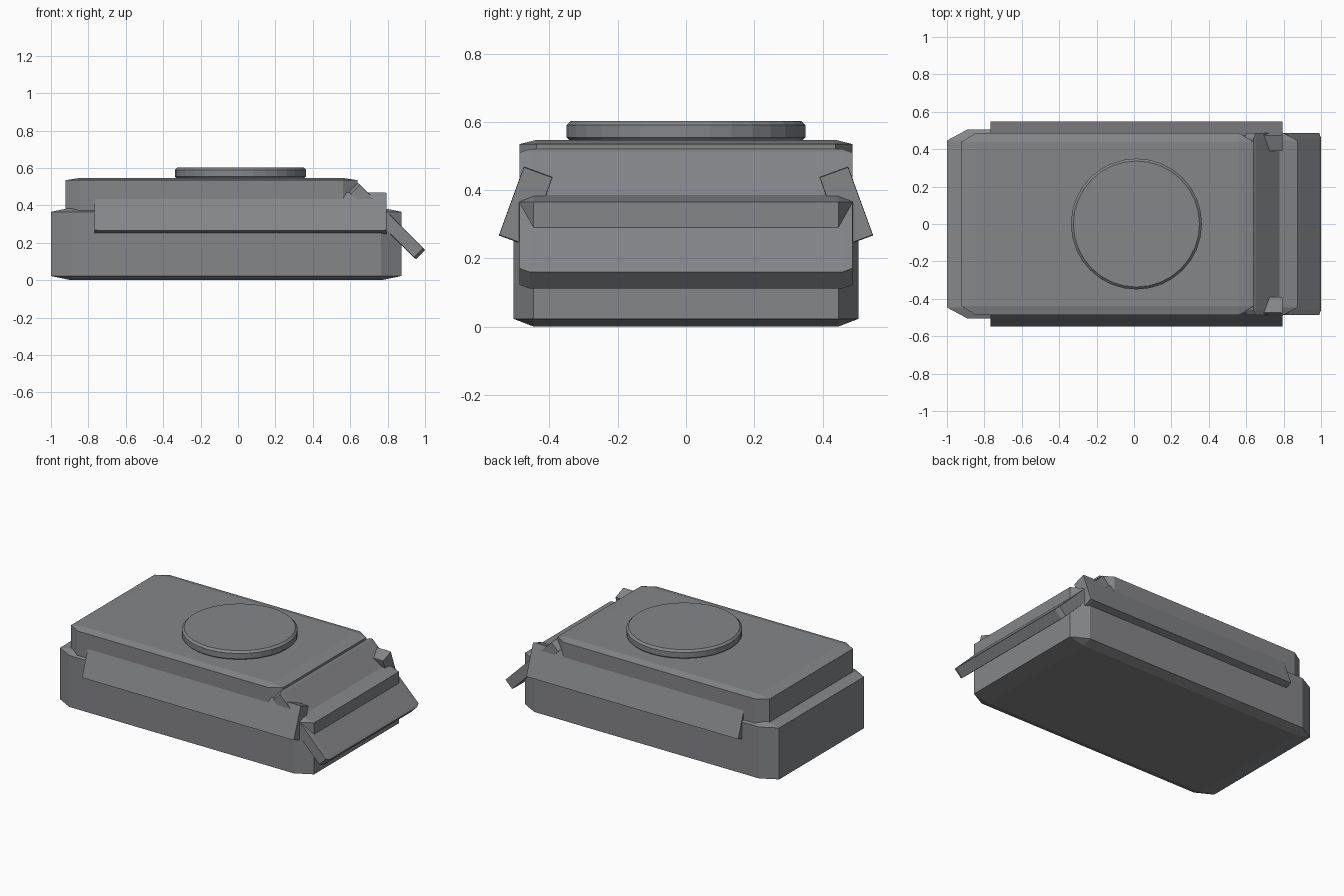
import bpy, bmesh
from math import radians
from mathutils import Matrix, Vector

if "Cube" in bpy.data.objects:
    bpy.data.objects.remove(bpy.data.objects["Cube"])

dark_grey = bpy.data.materials.new("dark_grey")
dark_grey.diffuse_color = (0.235, 0.24, 0.25, 1)
dark_grey.use_nodes = True
dark_grey.node_tree.nodes["Principled BSDF"].inputs["Base Color"].default_value = dark_grey.diffuse_color


def finish(name, bm):
    mesh = bpy.data.meshes.new(name)
    bmesh.ops.recalc_face_normals(bm, faces=bm.faces)
    bm.to_mesh(mesh)
    bm.free()
    mesh.materials.append(dark_grey)
    obj = bpy.data.objects.new(name, mesh)
    bpy.context.collection.objects.link(obj)
    return obj


def block(name, center, size, bevel, angle=0, axis='X'):
    """Unit cube chamfered before scaling, so the chamfer stretches with the box."""
    bm = bmesh.new()
    bmesh.ops.create_cube(bm, size=1)
    bmesh.ops.bevel(bm, geom=bm.edges[:], offset=bevel, segments=1,
                    affect='EDGES', profile=0.5)
    m = (Matrix.Translation(center) @ Matrix.Rotation(radians(angle), 4, axis)
         @ Matrix.Diagonal(Vector((*size, 1))))
    bmesh.ops.transform(bm, matrix=m, verts=bm.verts)
    return finish(name, bm)


# Lower hull and raised deck
block("lower_hull", (-0.063, 0, 0.194), (1.874, 1.01, 0.388), 0.058)
block("upper_deck", (-0.142, 0, 0.422), (1.562, 0.975, 0.25), 0.05)

# Sloped front plate running through hull and deck
block("front_plate", (0.796, 0, 0.316), (0.51, 0.975, 0.073), 0.03, 45, 'Y')

# Tilted side skirts
for side, label in ((-1, "right"), (1, "left")):
    block(f"{label}_side_skirt", (0.014, side * 0.4695, 0.3526),
          (1.562, 0.09, 0.215), 0.01, side * 20, 'X')

# Round ring on the deck, chamfered top and bottom
bm = bmesh.new()
bmesh.ops.create_cone(bm, cap_ends=True, segments=32, radius1=0.35,
                      radius2=0.35, depth=0.062,
                      matrix=Matrix.Translation((0.013, 0, 0.572)))
rims = [e for e in bm.edges if abs(e.verts[0].co.z - e.verts[1].co.z) < 1e-4]
bmesh.ops.bevel(bm, geom=rims, offset=0.013, segments=1,
                affect='EDGES', profile=0.5)
finish("turret_ring", bm)
